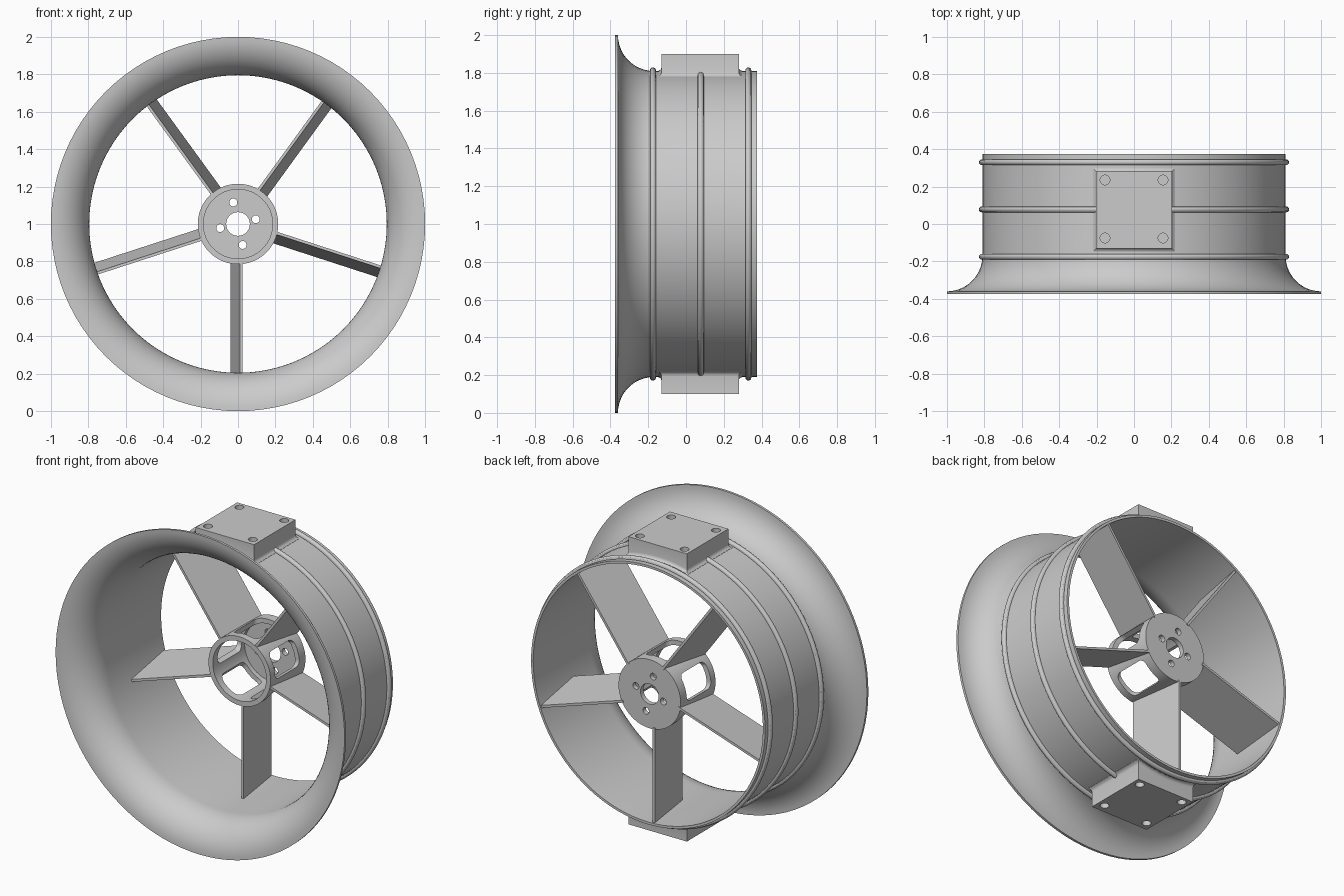
import bpy, bmesh
from math import sin, cos, pi, sqrt, radians
from mathutils import Matrix, Vector

if "Cube" in bpy.data.objects:
    bpy.data.objects.remove(bpy.data.objects["Cube"])

CENTRE = Vector((0, 0, 1))


def finish(name, bm, smooth=True):
    bmesh.ops.recalc_face_normals(bm, faces=bm.faces)
    me = bpy.data.meshes.new(name)
    bm.to_mesh(me)
    bm.free()
    ob = bpy.data.objects.new(name, me)
    ob.location = CENTRE
    bpy.context.collection.objects.link(ob)
    if smooth:
        shade(ob)
    return ob


def activate(ob):
    bpy.ops.object.select_all(action='DESELECT')
    ob.select_set(True)
    bpy.context.view_layer.objects.active = ob


def shade(ob):
    activate(ob)
    bpy.ops.object.shade_smooth_by_angle(angle=radians(30))


def lathe(name, profile, n=96):
    """Revolve a closed (radius, y) profile about the y axis."""
    bm = bmesh.new()
    rings = [[bm.verts.new((r * cos(2 * pi * i / n), y, r * sin(2 * pi * i / n)))
              for r, y in profile] for i in range(n)]
    m = len(profile)
    for i in range(n):
        a, b = rings[i], rings[(i + 1) % n]
        for j in range(m):
            k = (j + 1) % m
            bm.faces.new((a[j], a[k], b[k], b[j]))
    return finish(name, bm)


def cut(ob, bm):
    cutter = finish("cutter", bm, False)
    cutter.hide_render = True
    mod = ob.modifiers.new("cut", 'BOOLEAN')
    mod.operation, mod.solver, mod.object = 'DIFFERENCE', 'EXACT', cutter
    activate(ob)
    bpy.ops.object.modifier_apply(modifier="cut")
    bpy.data.objects.remove(cutter)
    shade(ob)


def add_cylinder(bm, loc, r, depth, rot=Matrix()):
    bmesh.ops.create_cone(bm, cap_ends=True, segments=32, radius1=r, radius2=r,
                          depth=depth, matrix=Matrix.Translation(loc) @ rot)


# Duct wall with flared bell mouth
arc = [pi / 2 * i / 14 for i in range(15)]
outer = [(1 - .19 * sin(a), -.17 - .19 * cos(a)) for a in arc]
inner = [(1 - .205 * sin(a), -.17 - .205 * cos(a)) for a in arc]
lathe("duct", outer + [(.81, .375), (.795, .375)] + inner[::-1])

# Reinforcing ribs around the duct
for i, y in enumerate((-.175, .078, .33)):
    lathe(f"duct_rib_{i + 1}", [(.813 + .016 * cos(2 * pi * k / 12),
                                 y + .016 * sin(2 * pi * k / 12)) for k in range(12)])

# Hub cup with rear plate, bolt holes and side windows
hub = lathe("hub", [(.185, .015), (.215, .015), (.215, .36),
                    (.063, .36), (.063, .33), (.185, .33)])
bm = bmesh.new()
for x, z in ((-.025, .115), (.095, .025), (.025, -.112), (-.095, -.022)):
    add_cylinder(bm, (x, .345, z), .021, .1, Matrix.Rotation(pi / 2, 4, 'X'))
for i in range(5):
    turn = Matrix.Rotation(2 * pi * i / 5, 4, 'Y')
    w, y0, y1, rad = .082, .06, .3, .035
    loop = []
    for cx, cy, a0 in ((w - rad, y1 - rad, 0), (rad - w, y1 - rad, 1),
                       (rad - w, y0 + rad, 2), (w - rad, y0 + rad, 3)):
        for k in range(7):
            a = (a0 + k / 6) * pi / 2
            loop.append((cx + rad * cos(a), cy + rad * sin(a)))
    lo = [bm.verts.new(turn @ Vector((x, y, .14))) for x, y in loop]
    hi = [bm.verts.new(turn @ Vector((x, y, .26))) for x, y in loop]
    bm.faces.new(lo)
    bm.faces.new(hi)
    for k in range(len(lo)):
        j = (k + 1) % len(lo)
        bm.faces.new((lo[k], lo[j], hi[j], hi[k]))
cut(hub, bm)

# Five slanted stator vanes joining hub and duct
for i in range(5):
    turn = Matrix.Rotation(2 * pi * i / 5, 4, 'Y')
    bm = bmesh.new()
    section = ((.01, .02), (.025, .02), (-.025, .365), (-.04, .365))
    rows = [[bm.verts.new(turn @ Vector((x, y, -sqrt(r * r - x * x)))) for x, y in section]
            for r in (.205, .802)]
    for row in rows:
        bm.faces.new(row)
    for k in range(4):
        j = (k + 1) % 4
        bm.faces.new((rows[0][k], rows[0][j], rows[1][j], rows[1][k]))
    finish(f"vane_{i + 1}", bm, False)

# Mounting pads above and below, with a fillet onto the duct and bolt holes
N = 16
YC, HX, HY = .075, .202, .205
for name, angle in (("top_pad", 0), ("bottom_pad", pi)):
    bm = bmesh.new()
    levels = [(.016, -.005), (.016, .001), (.007, .005), (.002, .011), (0, .02), (0, None)]
    loops = []
    for grow, h in levels:
        xs = [(HX + grow) * (2 * k / N - 1) for k in range(N + 1)]
        pts = [(x, YC - HY - grow) for x in xs] + [(x, YC + HY + grow) for x in xs[::-1]]
        loops.append([bm.verts.new((x, y, .9 if h is None else sqrt(.81 ** 2 - x * x) + h))
                      for x, y in pts])
    for a, b in zip(loops, loops[1:]):
        for k in range(len(a)):
            j = (k + 1) % len(a)
            bm.faces.new((a[k], a[j], b[j], b[k]))
    bm.faces.new(loops[-1])
    base = loops[0]
    for k in range(N):
        bm.faces.new((base[k], base[k + 1], base[-2 - k], base[-1 - k]))
    pad = finish(name, bm)
    bm = bmesh.new()
    for sx in (-1, 1):
        for sy in (-1, 1):
            add_cylinder(bm, (sx * .155, YC + .005 + sy * .155, .9), .026, .12)
    cut(pad, bm)
    pad.rotation_euler.y = angle
